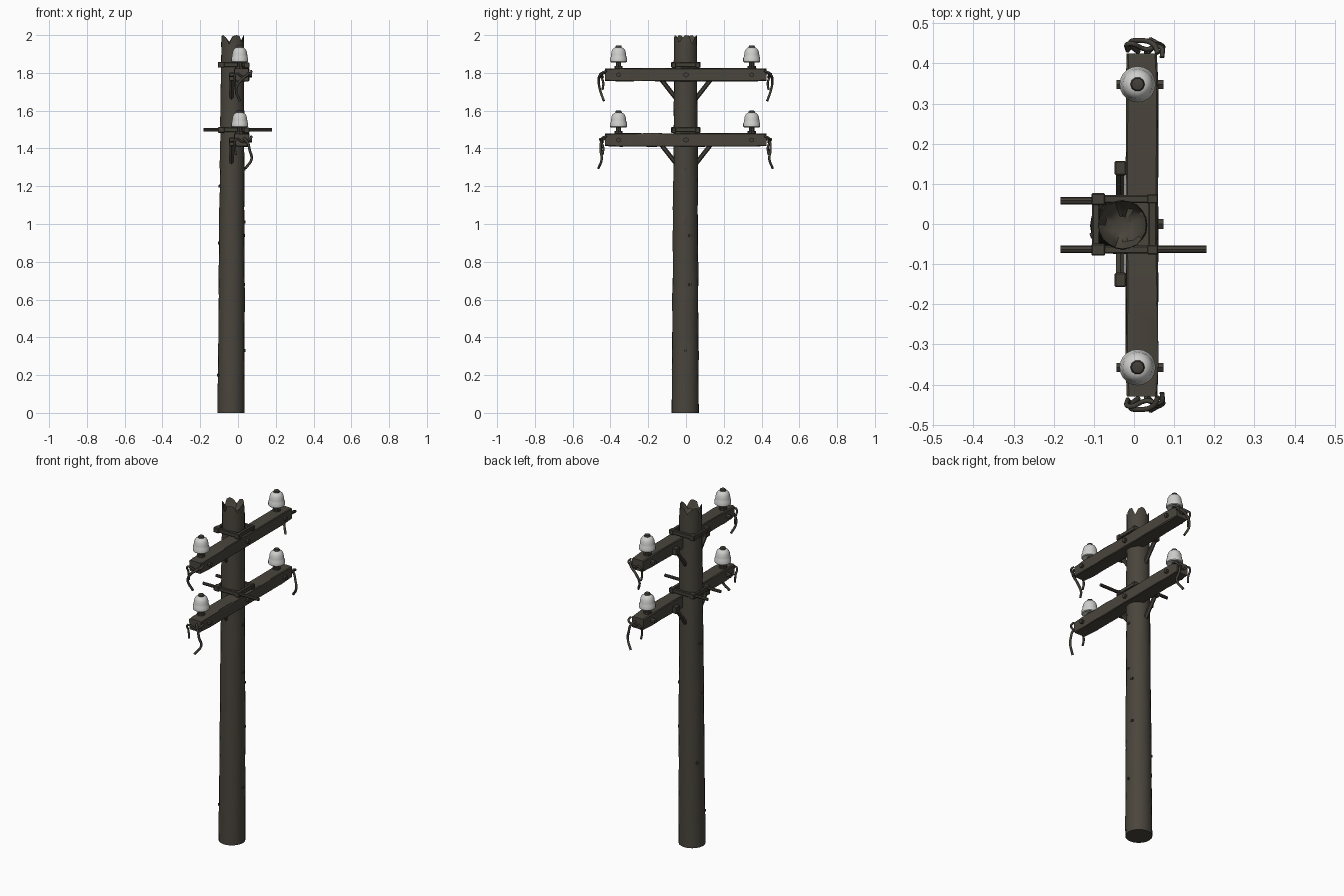
import bpy, bmesh, math, random
from mathutils import Vector, Matrix

random.seed(4)
if "Cube" in bpy.data.objects:
    bpy.data.objects.remove(bpy.data.objects["Cube"])


def material(name, rgb, rough):
    m = bpy.data.materials.new(name)
    m.use_nodes = True
    m.diffuse_color = (*rgb, 1)
    shader = next(n for n in m.node_tree.nodes if n.type == 'BSDF_PRINCIPLED')
    shader.inputs["Base Color"].default_value = (*rgb, 1)
    shader.inputs["Roughness"].default_value = rough
    return m


WOOD = material("weathered wood", (0.068, 0.060, 0.046), 0.9)
IRON = material("dark iron", (0.056, 0.050, 0.040), 0.8)
WHITE = material("white porcelain", (0.62, 0.62, 0.61), 0.5)


def finish(bm, name, mat, angle=40):
    bmesh.ops.recalc_face_normals(bm, faces=bm.faces)
    me = bpy.data.meshes.new(name)
    bm.to_mesh(me)
    bm.free()
    me.materials.append(mat)
    me.shade_smooth()
    me.set_sharp_from_angle(angle=math.radians(angle))
    ob = bpy.data.objects.new(name, me)
    bpy.context.collection.objects.link(ob)
    return ob


def box(name, center, size, mat, bevel=0.003):
    bm = bmesh.new()
    bmesh.ops.create_cube(bm, size=1, matrix=Matrix.Translation(center) @ Matrix.Diagonal((*size, 1)))
    bmesh.ops.bevel(bm, geom=bm.edges[:], offset=bevel, segments=1, affect='EDGES')
    return finish(bm, name, mat, 30)


def rod(name, a, b, radius, mat, sides=8):
    a, b = Vector(a), Vector(b)
    turn = (b - a).to_track_quat('Z', 'Y').to_matrix().to_4x4()
    bm = bmesh.new()
    bmesh.ops.create_cone(bm, cap_ends=True, segments=sides, radius1=radius, radius2=radius,
                          depth=(b - a).length, matrix=Matrix.Translation((a + b) / 2) @ turn)
    return finish(bm, name, mat)


def bridge(bm, low, high):
    n = len(low)
    for i in range(n):
        bm.faces.new((low[i], low[(i + 1) % n], high[(i + 1) % n], high[i]))


def lathe(name, profile, center, mat, sides=20):
    bm = bmesh.new()
    rings = []
    for r, z in profile:
        rings.append([bm.verts.new((center[0] + r * math.cos(math.tau * i / sides),
                                    center[1] + r * math.sin(math.tau * i / sides),
                                    center[2] + z)) for i in range(sides)])
    for low, high in zip(rings, rings[1:]):
        bridge(bm, low, high)
    bm.faces.new(rings[0])
    bm.faces.new(rings[-1])
    return finish(bm, name, mat, 50)


def wire(name, points, radius):
    cu = bpy.data.curves.new(name, 'CURVE')
    cu.dimensions = '3D'
    cu.bevel_depth = radius
    cu.bevel_resolution = 1
    cu.use_fill_caps = True
    cu.resolution_u = 4
    sp = cu.splines.new('BEZIER')
    sp.bezier_points.add(len(points) - 1)
    for p, co in zip(sp.bezier_points, points):
        p.co = co
        p.handle_left_type = p.handle_right_type = 'AUTO'
    cu.materials.append(IRON)
    ob = bpy.data.objects.new(name, cu)
    bpy.context.collection.objects.link(ob)
    bpy.ops.object.select_all(action='DESELECT')
    ob.select_set(True)
    bpy.context.view_layer.objects.active = ob
    bpy.ops.object.convert(target='MESH')


# Pole: tapered, slightly uneven trunk with a splintered top
def pole_axis(z):
    return -0.037 + 0.0045 * z, -0.004 + 0.001 * z


def pole_radius(z):
    return 0.0725 - 0.006 * z


def build_pole(sides=20, levels=26):
    bm = bmesh.new()
    rings = []

    def ring(scale, height, wobble=0.0015):
        out = []
        for i in range(sides):
            z = height(i)
            cx, cy = pole_axis(z)
            a = math.tau * i / sides
            r = pole_radius(z) * scale + random.uniform(-wobble, wobble)
            out.append(bm.verts.new((cx + r * math.cos(a), cy + r * math.sin(a), z)))
        rings.append(out)

    def splinter(i):
        if i % 4 == 2:
            return 1.95 + random.uniform(0, 0.015)
        return 2.0 if i % 4 == 0 else 1.985 + random.uniform(0, 0.015)

    for k in range(levels):
        ring(1, lambda i: 1.93 * k / (levels - 1), 0 if k == 0 else 0.0015)
    ring(0.99, splinter)
    ring(0.72, lambda i: 1.945 + random.uniform(0, 0.015), 0.004)
    ring(0.35, lambda i: 1.935 + random.uniform(0, 0.01), 0.002)
    for low, high in zip(rings, rings[1:]):
        bridge(bm, low, high)
    bm.faces.new(rings[0])
    bm.faces.new(rings[-1])
    finish(bm, "pole", WOOD, 45)


build_pole()

# Old nail stubs up the trunk
for n, (angle, z) in enumerate([(0, 1.29), (0, 1.01), (20, 0.94), (0, 0.33), (20, 0.68),
                                (150, 0.5), (185, 0.9), (170, 1.2), (200, 0.2)]):
    cx, cy = pole_axis(z)
    d = Vector((math.cos(math.radians(angle)), math.sin(math.radians(angle)), 0))
    base = Vector((cx, cy, z)) + d * (pole_radius(z) - 0.004)
    rod(f"nail_{n}", base, base + d * 0.01, 0.008, IRON, 6)


# Crossarm: worn square beam with uneven edges
def crossarm(name, z):
    bm = bmesh.new()
    rings = []
    count = 11
    for k in range(count):
        y = -0.43 + 0.855 * k / (count - 1)
        shrink = 0.003 if k in (0, count - 1) else 0
        ring = []
        for sx, sz in ((-1, -1), (1, -1), (1, 1), (-1, 1)):
            for px, pz in ((0.04, 0.031), (0.036, 0.035)) if sx * sz > 0 else ((0.036, 0.035), (0.04, 0.031)):
                jitter = random.uniform(-0.0015, 0.0015)
                ring.append(bm.verts.new((0.02 + sx * (px - shrink) + jitter, y,
                                          z + sz * (pz - shrink) + jitter)))
        rings.append(ring)
    for low, high in zip(rings, rings[1:]):
        bridge(bm, low, high)
    bm.faces.new(rings[0])
    bm.faces.new(rings[-1])
    finish(bm, name, WOOD, 30)


BELL = [(0.030, 0.006), (0.040, 0.0), (0.045, 0.004), (0.045, 0.022), (0.041, 0.030),
        (0.040, 0.040), (0.037, 0.058), (0.031, 0.070), (0.022, 0.077), (0.016, 0.079)]
CAP = [(0.016, 0.074), (0.018, 0.081), (0.015, 0.088), (0.008, 0.090)]

for tier, z in (("upper", 1.79), ("lower", 1.445)):
    top = z + 0.035
    crossarm(f"{tier}_crossarm", z)

    # Clamp frame around the pole
    band = top + 0.018
    for side, y in (("left", 0.062), ("right", -0.064)):
        box(f"{tier}_clamp_bar_{side}", (-0.022, y, band), (0.16, 0.02, 0.024), IRON)
        box(f"{tier}_clamp_nut_{side}", (-0.089, y, band), (0.034, 0.03, 0.03), IRON)
        box(f"{tier}_clamp_lug_{side}", (0.046, y, band - 0.002), (0.028, 0.024, 0.03), IRON)
    box(f"{tier}_clamp_back", (-0.095, 0, band), (0.018, 0.13, 0.024), IRON)
    box(f"{tier}_clamp_front", (0.046, 0, band), (0.02, 0.13, 0.024), IRON)
    rod(f"{tier}_centre_bolt", (0.05, 0, z), (0.074, 0, z), 0.014, IRON, 6)

    for side, s, y in (("left", 1, 0.348), ("right", -1, -0.357)):
        # Insulator on its pin, with a through bolt below
        rod(f"{tier}_pin_{side}", (0.009, y, z), (0.009, y, top + 0.05), 0.014, IRON)
        rod(f"{tier}_pin_collar_{side}", (0.009, y, top - 0.002), (0.009, y, top + 0.012), 0.022, IRON)
        lathe(f"{tier}_insulator_{side}", BELL, (0.009, y, top + 0.031), WHITE)
        lathe(f"{tier}_insulator_cap_{side}", CAP, (0.009, y, top + 0.031), IRON, 10)
        rod(f"{tier}_pin_bolt_{side}", (-0.044, y, z), (0.074, y, z), 0.013, IRON, 6)

        # Diagonal brace behind the arm
        rod(f"{tier}_brace_{side}", (-0.034, s * 0.135, z - 0.02), (-0.034, s * 0.045, z - 0.135),
            0.012, IRON, 6)
        box(f"{tier}_brace_foot_{side}", (-0.034, s * 0.139, z - 0.012), (0.028, 0.036, 0.04), IRON)

        # Frayed wire hanging off the arm end, with a loop tied round it
        e = 0.425 if s > 0 else 0.43
        if tier == "upper":
            drop = [(0.06, 0.0, 0.01), (0.05, 0.022, 0.0), (0.01, 0.032, -0.035),
                    (-0.01, 0.025, -0.08), (0.01, 0.005, -0.138)]
        else:
            drop = [(0.03, 0.0, 0.01), (0.05, 0.018, -0.01), (0.062, 0.022, -0.055),
                    (0.072, 0.016, -0.1), (0.04, 0.034, -0.15)]
        wire(f"{tier}_wire_{side}", [(x, s * (e + y0), z + dz) for x, y0, dz in drop], 0.007)
        loop = [(0.07, -0.01, 0.02), (0.068, 0.015, 0.01), (0.03, 0.01, -0.012),
                (-0.01, 0.025, 0.005), (-0.016, 0.008, -0.04), (-0.012, 0.012, -0.08)]
        wire(f"{tier}_wire_loop_{side}", [(x, s * (e + y0), z + dz) for x, y0, dz in loop], 0.006)

# Climbing rungs: one full length, one broken short
rod("rung_right", (-0.183, -0.063, 1.5), (0.181, -0.063, 1.5), 0.009, IRON)
rod("rung_left", (-0.183, 0.058, 1.5), (-0.07, 0.058, 1.5), 0.009, IRON)
